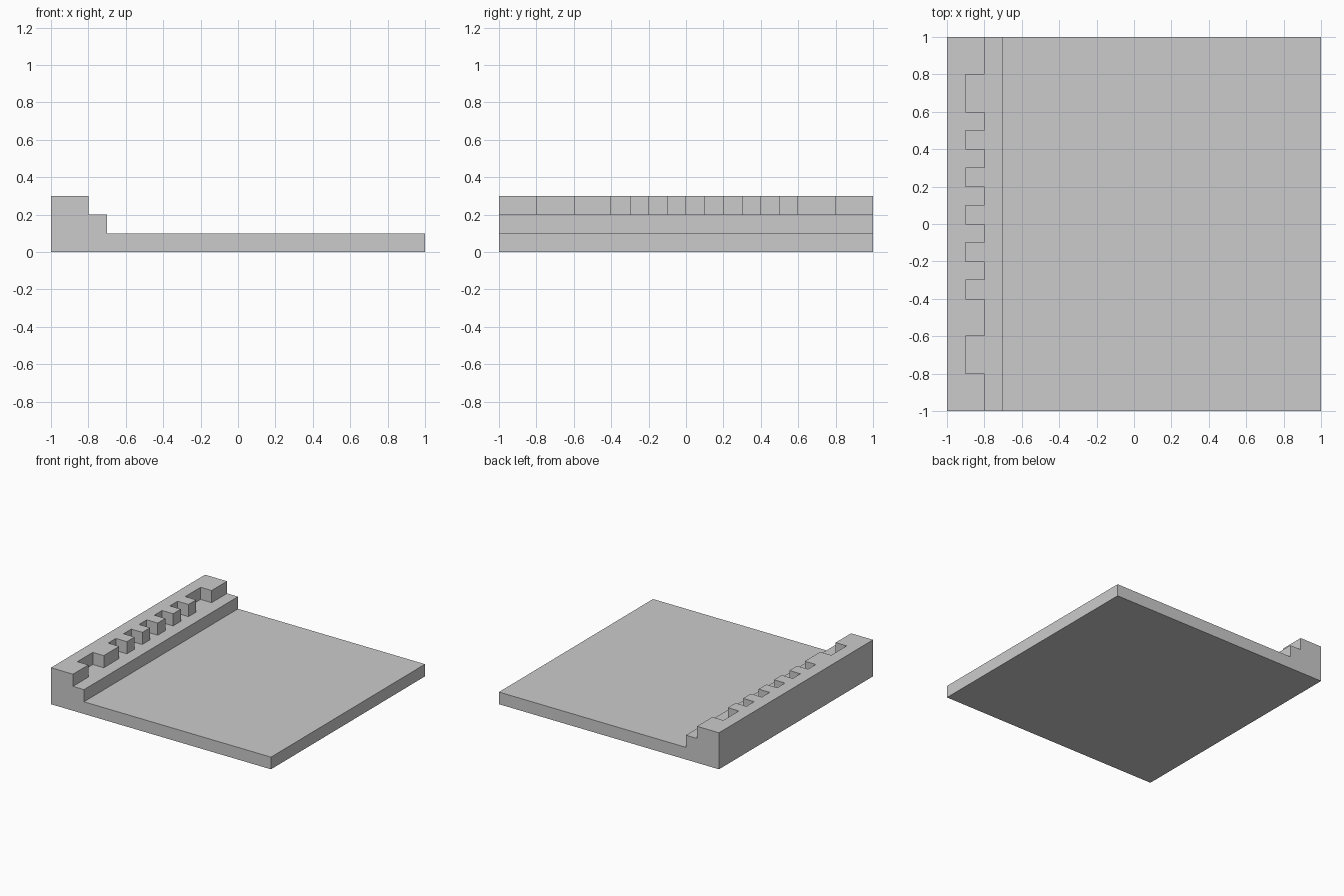
import bpy, bmesh

if "Cube" in bpy.data.objects:
    bpy.data.objects.remove(bpy.data.objects["Cube"])

# Stepped cross-section (x, z), counter-clockwise seen from the front
profile = [(-1, 0), (1, 0), (1, .1), (-.7, .1), (-.7, .2), (-.8, .2), (-.8, .3), (-1, .3)]

# Notches in the top rail (y start, y end), front to back
notches = [(-.8, -.6), (-.4, -.3), (-.2, -.1), (0, .1), (.2, .3), (.4, .5), (.6, .8)]

# Toothed edge of the rail in plan
edge = [(-.8, -1)]
for a, b in notches:
    edge += [(-.8, a), (-.9, a), (-.9, b), (-.8, b)]
edge.append((-.8, 1))

bm = bmesh.new()


def face(points):
    bm.faces.new([bm.verts.new(p) for p in points])


# End caps
for y in (-1, 1):
    face([(x, y, z) for x, z in profile])

# Straight sides; the ledge, tooth fronts and rail top (4-6) are toothed
for i in (0, 1, 2, 3, 7):
    (x0, z0), (x1, z1) = profile[i], profile[(i + 1) % len(profile)]
    face([(x0, -1, z0), (x1, -1, z1), (x1, 1, z1), (x0, 1, z0)])

# Rail top, ledge and tooth walls
face([(x, y, .3) for x, y in edge] + [(-1, 1, .3), (-1, -1, .3)])
face([(x, y, .2) for x, y in edge] + [(-.7, 1, .2), (-.7, -1, .2)])
for (x0, y0), (x1, y1) in zip(edge, edge[1:]):
    face([(x0, y0, .2), (x1, y1, .2), (x1, y1, .3), (x0, y0, .3)])

bmesh.ops.remove_doubles(bm, verts=bm.verts, dist=1e-4)
bmesh.ops.recalc_face_normals(bm, faces=bm.faces)

# Slab with notched rail
mesh = bpy.data.meshes.new("slab_with_notched_rail")
bm.to_mesh(mesh)
bm.free()
slab = bpy.data.objects.new("slab_with_notched_rail", mesh)
bpy.context.collection.objects.link(slab)
